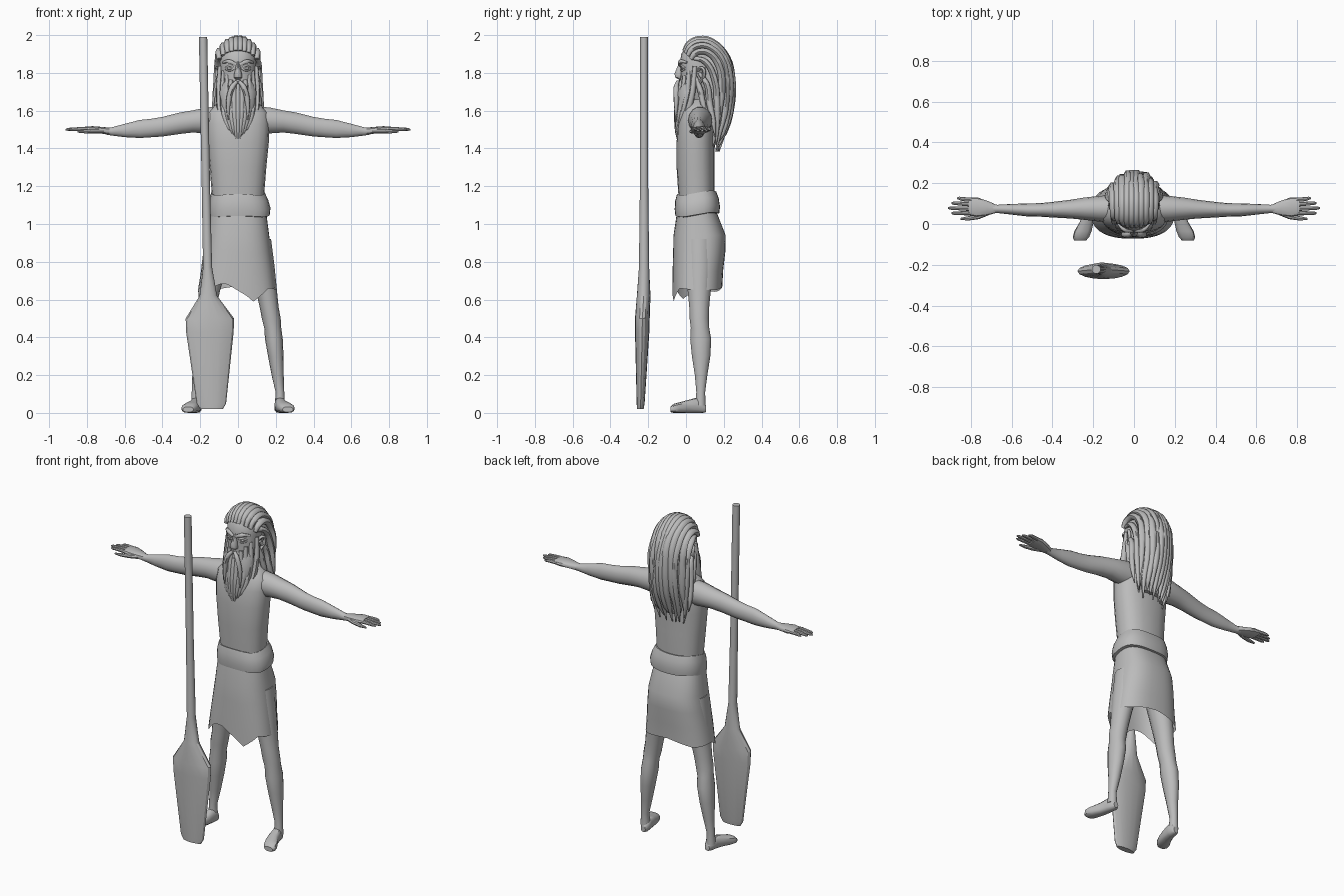
import bpy, bmesh, math, random
from mathutils import Vector

random.seed(4)
grey = bpy.data.materials.new("stone grey")
grey.diffuse_color = (0.5, 0.5, 0.5, 1)


def finish(name, mesh, mirror=False, angle=40):
    ob = bpy.data.objects.new(name, mesh)
    bpy.context.collection.objects.link(ob)
    mesh.materials.clear()
    mesh.materials.append(grey)
    if mirror:
        ob.modifiers.new("mirror", 'MIRROR')
    bpy.ops.object.select_all(action='DESELECT')
    ob.select_set(True)
    bpy.context.view_layer.objects.active = ob
    bpy.ops.object.shade_smooth_by_angle(angle=math.radians(angle))
    return ob


def loft(bm, axis, rings, n=14, p=2.0, lift=None, caps=(True, True)):
    """Skin rings (x, y, z, ra, rb) lying across one axis; p squares them off."""
    ia, ib = {'x': (1, 2), 'y': (0, 2), 'z': (0, 1)}[axis]
    rows = []
    for k, (x, y, z, ra, rb) in enumerate(rings):
        row = []
        for i in range(n):
            t = 2 * math.pi * i / n
            c, s = math.cos(t), math.sin(t)
            v = Vector((x, y, z))
            v[ia] += ra * math.copysign(abs(c) ** (2 / p), c)
            v[ib] += rb * math.copysign(abs(s) ** (2 / p), s)
            if lift:
                v.z += lift(k, math.degrees(t))
            row.append(bm.verts.new(v))
        rows.append(row)
    faces = []
    for a, b in zip(rows, rows[1:]):
        for i in range(n):
            j = (i + 1) % n
            faces.append(bm.faces.new((a[i], a[j], b[j], b[i])))
    if caps[0]:
        faces.append(bm.faces.new(rows[0]))
    if caps[1]:
        faces.append(bm.faces.new(rows[-1]))
    bmesh.ops.recalc_face_normals(bm, faces=faces)


def part(name, axis, rings, mirror=False, angle=40, **kw):
    bm = bmesh.new()
    loft(bm, axis, rings, **kw)
    me = bpy.data.meshes.new(name)
    bm.to_mesh(me)
    bm.free()
    return finish(name, me, mirror, angle)


def strands(name, paths, mirror=False):
    """Tapered round locks through points (x, y, z, radius)."""
    cu = bpy.data.curves.new(name, 'CURVE')
    cu.dimensions = '3D'
    cu.bevel_depth, cu.bevel_resolution, cu.resolution_u = 1.0, 1, 4
    cu.use_fill_caps = True
    for path in paths:
        sp = cu.splines.new('BEZIER')
        sp.bezier_points.add(len(path) - 1)
        for bp, (x, y, z, r) in zip(sp.bezier_points, path):
            bp.co, bp.radius = (x, y, z), r
            bp.handle_left_type = bp.handle_right_type = 'AUTO'
    tmp = bpy.data.objects.new("tmp", cu)
    bpy.context.collection.objects.link(tmp)
    dg = bpy.context.evaluated_depsgraph_get()
    me = bpy.data.meshes.new_from_object(tmp.evaluated_get(dg))
    bpy.data.objects.remove(tmp)
    return finish(name, me, mirror, 60)


# torso and neck
part("torso", 'z', [(0, .055, 1.0, .13, .09), (0, .055, 1.15, .138, .095),
     (0, .05, 1.3, .15, .1), (0, .05, 1.43, .163, .1), (0, .055, 1.53, .167, .098),
     (0, .06, 1.59, .16, .085), (0, .065, 1.63, .12, .07), (0, .07, 1.66, .065, .06),
     (0, .075, 1.75, .055, .058)], n=20, p=2.4)

# arms
part("arms", 'x', [(.1, .075, 1.55, .065, .075), (.17, .075, 1.548, .063, .07),
     (.24, .075, 1.543, .055, .06), (.31, .073, 1.533, .046, .058),
     (.4, .07, 1.515, .038, .053), (.46, .069, 1.508, .033, .05), (.52, .069, 1.503, .032, .049),
     (.6, .072, 1.495, .026, .036), (.67, .074, 1.49, .02, .022),
     (.7, .076, 1.492, .026, .019)], mirror=True)

# hands: palm, four fingers, thumb
bm = bmesh.new()
loft(bm, 'x', [(.68, .075, 1.491, .022, .019), (.72, .078, 1.496, .036, .018),
     (.77, .083, 1.501, .048, .017), (.81, .085, 1.502, .042, .013)], n=12, p=2.5)
for y0, y1, tip in ((.118, .126, .868), (.096, .102, .895), (.074, .078, .912), (.053, .053, .895)):
    loft(bm, 'x', [(.79, y0, 1.502, .011, .011), (.84, (y0 + y1) / 2, 1.503, .010, .010),
                   (tip - .012, y1, 1.501, .008, .008), (tip, y1, 1.5, .004, .004)], n=8)
loft(bm, 'x', [(.71, .06, 1.493, .016, .014), (.76, .038, 1.492, .014, .012),
               (.81, .028, 1.49, .011, .010), (.85, .025, 1.489, .005, .005)], n=8)
me = bpy.data.meshes.new("hands")
bm.to_mesh(me)
bm.free()
finish("hands", me, True)

# legs and feet
part("legs", 'z', [(.1, .07, .92, .075, .08), (.125, .07, .78, .068, .075),
     (.15, .07, .65, .056, .063), (.165, .07, .56, .05, .054), (.176, .07, .5, .05, .052),
     (.184, .074, .45, .045, .05), (.19, .078, .39, .047, .057), (.2, .08, .3, .041, .05),
     (.21, .08, .2, .032, .034), (.222, .078, .11, .023, .024),
     (.222, .076, .04, .027, .028)], mirror=True)
part("feet", 'y', [(.217, .105, .022, .015, .018), (.217, .09, .03, .025, .03),
     (.222, .055, .04, .029, .04), (.232, .01, .034, .034, .034), (.25, -.035, .028, .042, .028),
     (.26, -.065, .024, .04, .024), (.264, -.082, .018, .028, .014)], mirror=True, n=12, p=2.6)

# wrap skirt with a pointed, uneven hem
HEM = [(0, .65), (45, .65), (90, .67), (135, .64), (180, .65), (212, .6), (240, .67),
       (257, .69), (290, .59), (320, .66), (360, .65)]


def hem_lift(k, deg):
    if k == 0:
        return 0
    for (a, za), (b, zb) in zip(HEM, HEM[1:]):
        if a <= deg <= b:
            z = za + (zb - za) * (deg - a) / (b - a)
            return (z - .65) * (0, 0, .1, .4, 1)[k]


part("skirt", 'z', [(0, .055, 1.08, .147, .1), (0, .072, .94, .165, .138),
     (-.002, .07, .85, .178, .138), (-.004, .063, .75, .192, .134), (-.006, .06, .65, .206, .132)],
     n=36, p=2.5, lift=hem_lift, caps=(True, False))

# rolled cloth belt, higher at the back
part("belt", 'z', [(.005, .055, 1.16, .125, .085), (0, .056, 1.165, .142, .104),
     (.004, .058, 1.13, .155, .115), (.008, .06, 1.085, .164, .12),
     (.008, .06, 1.05, .16, .116), (.005, .058, 1.045, .135, .095)], n=28, p=2.5,
     lift=lambda k, d: .012 * math.sin(math.radians(d)) + .005 * math.sin(math.radians(3 * d)))

# head
part("head", 'z', [(0, .06, 1.63, .05, .05), (0, .055, 1.69, .078, .08), (0, .06, 1.76, .092, .092),
     (0, .065, 1.815, .095, .093), (0, .067, 1.85, .095, .1), (0, .075, 1.9, .094, .1),
     (0, .09, 1.95, .075, .085), (0, .1, 1.975, .04, .05)], n=20, p=2.2)
part("nose", 'z', [(0, -.02, 1.86, .01, .012), (0, -.03, 1.83, .012, .018),
     (0, -.038, 1.795, .02, .024), (0, -.035, 1.775, .022, .022), (0, -.025, 1.765, .012, .012)], n=10)
strands("brows", [[(.008, -.032, 1.843, .010), (.045, -.028, 1.86, .012), (.08, .005, 1.855, .006)]], True)
strands("eyelids", [[(.018, -.024, 1.828, .005), (.04, -.025, 1.838, .006), (.066, -.004, 1.826, .005)],
                    [(.018, -.024, 1.822, .004), (.042, -.023, 1.812, .005), (.066, -.004, 1.82, .004)]], True)
part("eyes", 'y', [(.042, -.027, 1.825, .008, .004), (.042, -.022, 1.825, .016, .009),
     (.042, 0, 1.825, .018, .01)], mirror=True, n=10)
strands("ears", [[(.092, .06, 1.81, .008), (.11, .085, 1.825, .01), (.112, .095, 1.79, .01),
                  (.098, .07, 1.745, .009)]], True)

# beard mass, hanging locks and moustache
part("beard", 'z', [(0, -.03, 1.41, .008, .012), (0, -.025, 1.46, .034, .024), (0, -.015, 1.54, .066, .038),
     (0, 0, 1.62, .092, .05), (0, .01, 1.7, .098, .058), (0, .02, 1.75, .085, .05)], n=16)
locks = []
for i in range(11):
    u = i / 5 - 1
    q, a = u * u, abs(u)
    locks.append([(u * .096, -.038 + .085 * q, 1.715 + .12 * a, .012),
                  (u * .1, -.043 + .075 * q, 1.66 + .03 * a, .017),
                  (u * .088, -.048 + .05 * q, 1.58, .018),
                  (u * .055, -.047 + .02 * q, 1.49 + .02 * a, .013),
                  (u * .034, -.04 + .01 * q, 1.415 + .07 * a + .012 * (i % 2), .003)])
strands("beard_locks", locks)
strands("moustache", [[(.006, -.042, 1.755, .01), (.03, -.052, 1.725, .015), (.05, -.052, 1.65, .014),
                       (.052, -.055, 1.55, .003)]], True)

# hair mass and swept-back locks
part("hair", 'z', [(0, .155, 1.43, .07, .02), (0, .165, 1.52, .1, .045), (0, .165, 1.62, .105, .07),
     (0, .155, 1.75, .104, .09), (0, .14, 1.85, .1, .095), (0, .12, 1.93, .085, .085),
     (0, .1, 1.97, .05, .055)], n=18)
PROFILE = [(-.012, 1.915, .012), (.015, 1.955, .018), (.07, 1.98, .019), (.14, 1.965, .02),
           (.215, 1.885, .021), (.243, 1.76, .022), (.234, 1.6, .02), (.2, 1.48, .014)]
locks = []
for i in range(10):
    u = (i - 4.5) / 4.5
    w = math.sqrt(1 - .6 * u * u)
    path = []
    for k, (y, z, r) in enumerate(PROFILE):
        j = random.uniform(-.006, .006) if k > 3 else 0
        zz = 1.8 + (z - 1.8) * w if z > 1.8 else z
        path.append((u * .1 + j, .09 + (y - .09) * w + j, zz, r))
    path.append((u * .085, .09 + .085 * w, random.uniform(1.37, 1.44), .003))
    locks.append(path)
strands("hair_locks", locks)
strands("side_locks", [
    [(.09, .03, 1.88, .01), (.106, .1, 1.86, .017), (.112, .15, 1.77, .018), (.118, .165, 1.62, .018),
     (.11, .165, 1.5, .012), (.1, .16, 1.42, .003)],
    [(.098, .07, 1.8, .01), (.11, .11, 1.74, .016), (.12, .125, 1.64, .018), (.13, .145, 1.54, .014),
     (.125, .155, 1.46, .003)],
    [(.095, .05, 1.78, .01), (.105, .075, 1.71, .016), (.112, .09, 1.64, .015), (.125, .11, 1.57, .004)]], True)

# paddle: round shaft flaring into an oval blade
part("paddle", 'z', [(-.185, -.222, 1.99, .022, .021), (-.17, -.222, 1.2, .022, .022),
     (-.161, -.222, .77, .024, .027), (-.157, -.224, .62, .046, .036),
     (-.149, -.231, .5, .128, .039), (-.149, -.232, .43, .126, .038),
     (-.141, -.24, .05, .078, .021), (-.14, -.242, .02, .06, .018)], n=16, angle=25)
